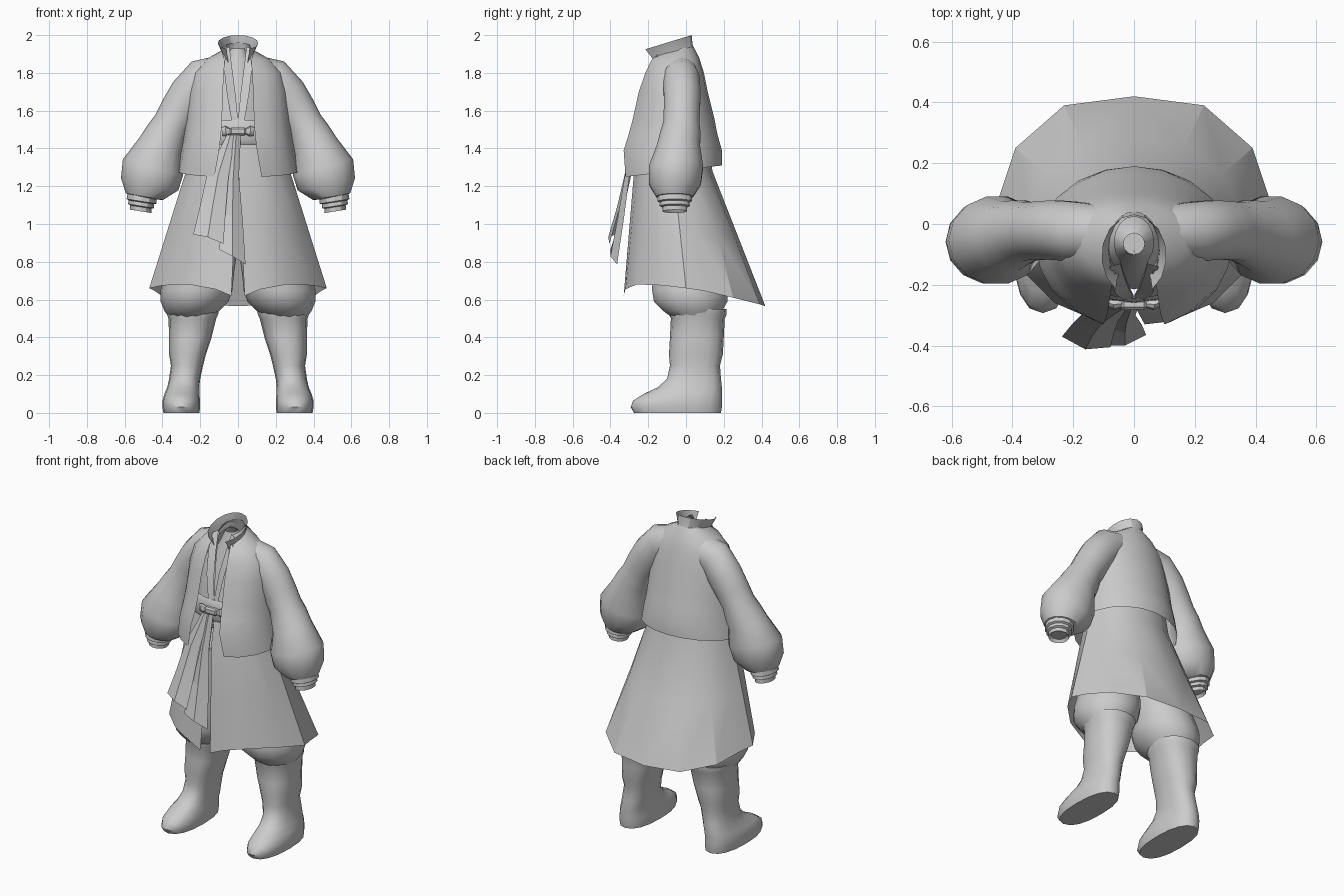
import bpy, bmesh
from math import sin, cos, asin, pi, radians, copysign


def finish(name, bm, mirror=False, angle=40):
    bmesh.ops.recalc_face_normals(bm, faces=bm.faces)
    me = bpy.data.meshes.new(name)
    bm.to_mesh(me)
    bm.free()
    ob = bpy.data.objects.new(name, me)
    bpy.context.collection.objects.link(ob)
    bpy.ops.object.select_all(action='DESELECT')
    ob.select_set(True)
    bpy.context.view_layer.objects.active = ob
    bpy.ops.object.shade_smooth_by_angle(angle=radians(angle))
    if mirror:
        ob.modifiers.new("mirror", 'MIRROR')
    return ob


def sheet(name, rows, mirror=True, angle=40):
    """Grid surface through rows of points."""
    bm = bmesh.new()
    vs = [[bm.verts.new(p) for p in r] for r in rows]
    for a, b in zip(vs, vs[1:]):
        for i in range(len(a) - 1):
            bm.faces.new((a[i], a[i + 1], b[i + 1], b[i]))
    return finish(name, bm, mirror, angle)


def half_ring(zf, zb, hw, yf, yb, xf, n=9):
    """Half oval from front opening (x = xf) round to the back centre."""
    t0 = asin(xf / hw)
    row = []
    for i in range(n + 1):
        t = t0 + (pi - t0) * i / n
        k = (cos(t0) - cos(t)) / (cos(t0) + 1)
        x = 0 if i == n else hw * sin(t)
        row.append((x, yf + (yb - yf) * k, zf + (zb - zf) * k))
    return row


def tube(name, rings, n=14, power=1.0, caps=(True, True), mirror=True, angle=40):
    """Loft of ovals (x, y, z, rx, ry, tilt about y in degrees)."""
    bm = bmesh.new()
    loops = []
    for x, y, z, rx, ry, tilt in rings:
        a, loop = radians(tilt), []
        for i in range(n):
            t = 2 * pi * i / n
            u = rx * copysign(abs(cos(t)) ** power, cos(t))
            v = ry * copysign(abs(sin(t)) ** power, sin(t))
            loop.append(bm.verts.new((x + u * cos(a), y + v, z + u * sin(a))))
        loops.append(loop)
    for a, b in zip(loops, loops[1:]):
        for i in range(n):
            j = (i + 1) % n
            bm.faces.new((a[i], a[j], b[j], b[i]))
    for use, loop in zip(caps, (loops[0], loops[-1])):
        if use:
            bm.faces.new(loop)
    return finish(name, bm, mirror, angle)


# Boots: (z, x min, x max, y min, y max)
boot = [(0, .205, .395, -.275, .185), (.03, .20, .40, -.293, .19),
        (.065, .20, .40, -.28, .19), (.10, .205, .39, -.225, .19),
        (.135, .205, .375, -.15, .19), (.18, .20, .365, -.10, .185),
        (.25, .185, .355, -.085, .18), (.31, .17, .365, -.09, .195),
        (.40, .14, .365, -.085, .20), (.50, .115, .368, -.08, .205),
        (.52, .105, .375, -.09, .215), (.55, .10, .378, -.085, .215),
        (.54, .13, .35, -.05, .18)]
tube("boot", [((a + b) / 2, (c + d) / 2, z, (b - a) / 2, (d - c) / 2, 0)
              for z, a, b, c, d in boot], n=16, power=.85)

# Baggy trouser legs
tube("trouser_leg", [(.25, .05, .50, .11, .12, 0), (.245, .035, .54, .145, .16, 0),
                     (.23, .025, .59, .18, .20, 0), (.22, .02, .65, .19, .205, 0),
                     (.20, .01, .75, .18, .19, 0), (.15, -.01, .95, .16, .17, 0),
                     (.12, -.03, 1.2, .13, .16, 0)])

# Skirt of the robe, open at the front
hem = [(.035, -.33, .62), (.12, -.32, .655), (.26, -.26, .68), (.40, -.12, .675),
       (.47, .0, .66), (.44, .10, .645), (.39, .25, .61), (.23, .39, .575), (0, .42, .565)]
upper = half_ring(1.28, 1.28, .275, -.275, .14, .005, 8)
waist = half_ring(1.47, 1.47, .235, -.235, .12, .003, 8)
middle = [tuple((a + b) / 2 for a, b in zip(p, q)) for p, q in zip(upper, hem)]
sheet("robe_skirt", [waist, upper, middle, hem], angle=25)

# Jacket body, open at the front
sheet("jacket_body", [half_ring(*r) for r in (
    (1.25, 1.31, .32, -.32, .19, .125), (1.39, 1.39, .30, -.33, .19, .10),
    (1.47, 1.48, .285, -.305, .165, .09), (1.55, 1.56, .275, -.283, .15, .085),
    (1.70, 1.70, .26, -.25, .115, .08), (1.80, 1.80, .235, -.215, .095, .075),
    (1.865, 1.88, .17, -.185, .07, .07), (1.89, 1.94, .085, -.16, .04, .06))])

# Sleeves with ballooned forearms
tube("sleeve", [(.08, -.03, 1.80, .095, .09, 80), (.19, -.025, 1.765, .11, .10, 60),
                (.26, -.02, 1.68, .11, .10, 40), (.31, -.022, 1.60, .105, .098, 32),
                (.35, -.025, 1.53, .10, .098, 28), (.378, -.03, 1.475, .112, .11, 26),
                (.41, -.04, 1.41, .122, .117, 22), (.45, -.053, 1.30, .165, .147, 15),
                (.468, -.058, 1.21, .155, .14, 12), (.495, -.06, 1.145, .10, .10, 10),
                (.505, -.06, 1.14, .06, .07, 10)], caps=(False, True))

# Stepped wrist cuffs with a recessed opening
cuff = [(.505, 1.16, .06), (.508, 1.15, .078), (.511, 1.12, .08), (.512, 1.115, .068),
        (.513, 1.095, .07), (.514, 1.09, .057), (.515, 1.067, .057), (.513, 1.085, .045)]
tube("wrist_cuff", [(x, -.06, z, r, r * 1.15, 9) for x, z, r in cuff], n=12, angle=30)

# Standing collar
sheet("collar", [half_ring(1.85, 1.92, .08, -.165, .045, .05, 6),
                 half_ring(1.88, 1.95, .085, -.18, .035, .055, 6),
                 half_ring(1.925, 2.0, .107, -.215, .03, .06, 6)], angle=25)

# Inner shirt closed at the chest, with a deep V neckline
sheet("inner_shirt", [half_ring(*r, 6) for r in (
    (1.40, 1.40, .22, -.25, .10, 0), (1.56, 1.56, .20, -.232, .09, .002),
    (1.72, 1.72, .18, -.20, .08, .018), (1.85, 1.87, .12, -.155, .05, .035),
    (1.93, 1.96, .065, -.12, .025, .045))])
sheet("undershirt", [half_ring(*r, 6) for r in (
    (1.50, 1.50, .17, -.215, .08, 0), (1.72, 1.72, .15, -.17, .06, 0),
    (1.86, 1.88, .07, -.115, .02, 0), (1.93, 1.93, .035, -.10, -.03, 0))])

# Lapels lining the neckline
sheet("lapel", [[(.0, -.24, 1.55), (.035, -.25, 1.55)], [(.015, -.218, 1.70), (.06, -.23, 1.70)],
                [(.032, -.175, 1.83), (.075, -.19, 1.83)], [(.045, -.13, 1.94), (.08, -.14, 1.92)]])

# Waist sash
sheet("waist_sash", [half_ring(z, z, w, f, b, 0) for z, w, f, b in (
    (1.42, .24, -.25, .12), (1.44, .25, -.262, .13), (1.53, .245, -.258, .13), (1.55, .235, -.245, .12))])

# Sash knot and side loops
bpy.ops.mesh.primitive_cube_add(size=1, location=(0, -.265, 1.49))
knot = bpy.context.object
knot.name = "sash_knot"
knot.scale = (.085, .035, .042)
bpy.ops.object.transform_apply(location=False, rotation=False, scale=True)
knot.modifiers.new("bevel", 'BEVEL').width = .009
tube("sash_loop", [(.04, -.262, 1.49, .015, .014, 90), (.065, -.265, 1.492, .028, .018, 85),
                   (.085, -.258, 1.488, .022, .014, 80)], n=8)

# Two creased hanging sash tails
sheet("sash_tail_long", [
    [(-.03, -.27, 1.47), (-.01, -.28, 1.47), (.015, -.27, 1.47)],
    [(-.055, -.30, 1.25), (-.025, -.325, 1.25), (.005, -.30, 1.25)],
    [(-.08, -.34, 1.05), (-.03, -.36, 1.04), (.025, -.33, 1.02)],
    [(-.10, -.40, .865), (-.03, -.40, .83), (.04, -.365, .785)]], mirror=False, angle=15)
sheet("sash_tail_short", [
    [(-.06, -.27, 1.47), (-.04, -.28, 1.47), (-.015, -.27, 1.47)],
    [(-.165, -.29, 1.26), (-.105, -.325, 1.26), (-.05, -.315, 1.25)],
    [(-.20, -.325, 1.10), (-.135, -.365, 1.09), (-.065, -.355, 1.07)],
    [(-.237, -.37, .945), (-.16, -.412, .93), (-.077, -.405, .895)]], mirror=False, angle=15)
